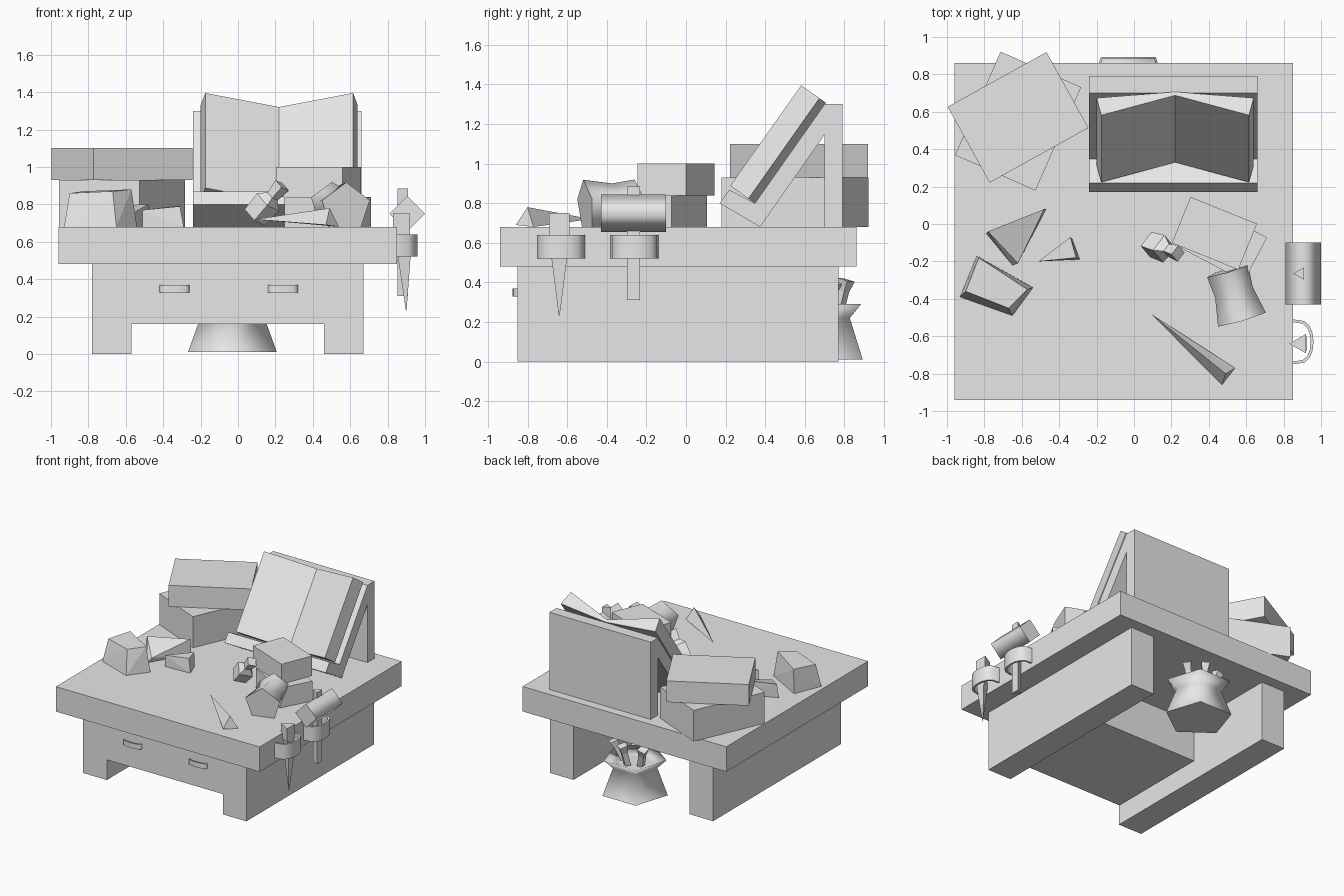
import bpy, bmesh, math
from mathutils import Vector, Matrix

cube = bpy.data.objects.get("Cube")
if cube:
    bpy.data.objects.remove(cube, do_unlink=True)

grey = bpy.data.materials.new("plain_grey")
grey.use_nodes = True
grey.diffuse_color = (0.8, 0.8, 0.8, 1)
grey.node_tree.nodes["Principled BSDF"].inputs["Base Color"].default_value = (0.8, 0.8, 0.8, 1)


def finish(name, bm):
    bmesh.ops.recalc_face_normals(bm, faces=bm.faces[:])
    mesh = bpy.data.meshes.new(name)
    bm.to_mesh(mesh)
    bm.free()
    mesh.materials.append(grey)
    obj = bpy.data.objects.new(name, mesh)
    bpy.context.collection.objects.link(obj)
    return obj


def box(name, x, y, z):
    """Box from its x, y and z ranges."""
    return turned_box(name, ((x[0] + x[1]) / 2, (y[0] + y[1]) / 2),
                      (x[1] - x[0], y[1] - y[0]), z, 0)


def turned_box(name, centre, size, z, angle):
    bm = bmesh.new()
    bmesh.ops.create_cube(bm, size=1)
    m = (Matrix.Translation((*centre, (z[0] + z[1]) / 2))
         @ Matrix.Rotation(math.radians(angle), 4, 'Z')
         @ Matrix.Diagonal((*size, z[1] - z[0], 1)))
    bmesh.ops.transform(bm, matrix=m, verts=bm.verts[:])
    return finish(name, bm)


def hull(name, points):
    """Convex faceted lump around a few points."""
    bm = bmesh.new()
    for p in points:
        bm.verts.new(p)
    bmesh.ops.convex_hull(bm, input=bm.verts[:])
    bmesh.ops.dissolve_limit(bm, angle_limit=0.02, verts=bm.verts[:], edges=bm.edges[:])
    return finish(name, bm)


def extrude(name, profile, place, start, end):
    """Sweep a closed 2D profile from start to end; place(a, b, t) gives the 3D point."""
    bm = bmesh.new()
    rings = [[bm.verts.new(place(a, b, t)) for a, b in profile] for t in (start, end)]
    n = len(profile)
    for i in range(n):
        j = (i + 1) % n
        bm.faces.new((rings[0][i], rings[0][j], rings[1][j], rings[1][i]))
    for ring in rings:
        bm.faces.new(ring)
    return finish(name, bm)


def spun(name, base, direction, rings, sides, turn=0, smooth=False):
    """Loft of regular rings (distance, radius) along a direction."""
    bm = bmesh.new()
    rot = Vector(direction).to_track_quat('Z', 'Y').to_matrix().to_4x4()
    m = Matrix.Translation(base) @ rot
    loops = []
    for d, r in rings:
        angles = [math.radians(turn) + math.tau * i / sides for i in range(sides)]
        loops.append([bm.verts.new(m @ Vector((r * math.cos(a), r * math.sin(a), d))) for a in angles])
    for low, high in zip(loops, loops[1:]):
        for i in range(sides):
            j = (i + 1) % sides
            bm.faces.new((low[i], low[j], high[j], high[i])).smooth = smooth
    for loop in (loops[0], loops[-1]):
        cap = bm.faces.new(loop)
        for e in cap.edges:
            e.smooth = False
    return finish(name, bm)


# Desk
box("desk_top", (-0.96, 0.85), (-0.94, 0.86), (0.48, 0.68))
box("right_side_panel", (-0.78, -0.57), (-0.85, 0.77), (0, 0.48))
box("left_side_panel", (0.46, 0.67), (-0.85, 0.77), (0, 0.48))
box("drawer", (-0.57, 0.46), (-0.845, 0.0), (0.16, 0.48))


def strap(name, centre, half, depth, z, thick, place):
    """Bowed band: a half-oval strip standing between two heights."""
    arc = [math.pi * i / 8 for i in range(9)]
    outer = [(centre + half * math.cos(a), depth * math.sin(a) ** 0.6 if 0 < a < 3.14 else 0) for a in arc]
    inner = [(centre + (half - thick) * math.cos(a), (depth - thick) * math.sin(a) ** 0.6 if 0 < a < 3.14 else 0)
             for a in reversed(arc)]
    obj = extrude(name, outer + inner, place, *z)
    bpy.ops.object.select_all(action='DESELECT')
    obj.select_set(True)
    bpy.context.view_layer.objects.active = obj
    bpy.ops.object.shade_smooth_by_angle(angle=math.radians(50))


for side, x in (("right", -0.34), ("left", 0.24)):
    strap(side + "_drawer_handle", x, 0.08, 0.03, (0.33, 0.37), 0.01,
          lambda a, b, t: (a, -0.845 - b, t))
for side, y in (("front", -0.63), ("back", -0.26)):
    strap(side + "_tool_loop", y, 0.12, 0.11, (0.52, 0.64), 0.015,
          lambda a, b, t: (0.85 + b, a, t))

# Sloping book stand with a lip, cut out below the board
stand = [(0.79, 0.68), (0.79, 1.30), (0.70, 1.30), (0.348, 0.80), (0.218, 0.868),
         (0.17, 0.80), (0.374, 0.68), (0.70, 1.146), (0.70, 0.68)]
extrude("book_stand", stand, lambda a, b, t: (t, a, b), -0.24, 0.66)

# Open book lying on the slope
up, out = Vector((0, 0.577, 0.817)), Vector((0, -0.817, 0.577))
foot = Vector((0.22, 0.374, 0.68))
section = [(-0.42, 0.13), (-0.395, 0.243), (0, 0.113), (0.395, 0.243), (0.42, 0.13), (0, 0.09)]
extrude("open_book", section,
        lambda a, b, t: foot + Vector((a, 0, 0)) + out * b + up * t, 0.083, 0.704)

# Stacked closed books
turned_box("back_lower_book", (-0.62, 0.55), (0.47, 0.604), (0.68, 0.93), -23.8)
turned_box("back_upper_book", (-0.62, 0.57), (0.463, 0.604), (0.93, 1.10), -61)
turned_box("side_lower_book", (0.48, -0.10), (0.383, 0.265), (0.68, 0.84), -28)
turned_box("side_upper_book", (0.43, -0.05), (0.383, 0.265), (0.84, 1.0), -22)

# Loose blocks and shards on the desk
hull("tapered_block", [(-0.84, -0.17, 0.68), (-0.54, -0.34, 0.68), (-0.65, -0.49, 0.68), (-0.93, -0.39, 0.68),
                       (-0.83, -0.18, 0.87), (-0.57, -0.35, 0.88), (-0.67, -0.45, 0.87), (-0.90, -0.36, 0.86)])
hull("folded_wedge", [(-0.79, -0.05, 0.68), (-0.47, 0.08, 0.68), (-0.65, -0.22, 0.68),
                      (-0.78, -0.04, 0.79), (-0.48, 0.08, 0.80), (-0.62, -0.21, 0.72)])
hull("small_wedge", [(-0.51, -0.20, 0.68), (-0.33, -0.08, 0.68), (-0.29, -0.19, 0.68),
                     (-0.51, -0.20, 0.77), (-0.34, -0.07, 0.79), (-0.31, -0.18, 0.79)])
hull("long_shard", [(0.09, -0.48, 0.72), (0.47, -0.86, 0.69), (0.54, -0.77, 0.68), (0.49, -0.80, 0.78)])

# Small leaning bottle
lean = (0.55, -0.18, 0.65)
spun("leaning_bottle", (0.09, -0.11, 0.73), lean, [(0, 0.07), (0.11, 0.075), (0.15, 0.035), (0.23, 0.045)], 4, 20)

# Pouch lying on its side
spun("lying_pouch", (0.50, -0.25, 0.80), (0.28, -0.95, -0.08),
     [(0, 0.12), (0.12, 0.11), (0.27, 0.14)], 5, 90, True)

# Hanging spike and hammer
spun("spike_handle", (0.89, -0.64, 0.64), (0, 0, 1), [(0, 0.06), (0.11, 0.06)], 3)
spun("spike_blade", (0.90, -0.64, 0.23), (0, 0, 1), [(0, 0.002), (0.29, 0.045), (0.42, 0.04)], 3)
spun("hammer_shaft", (0.89, -0.265, 0.31), (0, 0, 1), [(0, 0.038), (0.575, 0.038)], 3)
spun("hammer_head", (0.905, -0.43, 0.75), (0, 1, 0), [(0, 0.095), (0.33, 0.095)], 4, 0, True)

# Sack under the desk with scraps poking out
spun("sack", (-0.03, 0.69, 0.01), (0, 0, 1),
     [(0, 0.25), (0.21, 0.17), (0.28, 0.24), (0.24, 0.13)], 5, 90, True)
for i, (x, y, tilt) in enumerate(((-0.10, 0.72, -0.3), (-0.02, 0.76, 0.1), (0.05, 0.70, 0.4))):
    spun("scrap_%d" % (i + 1), (x, y, 0.22), (tilt, 0.25, 1), [(0, 0.03), (0.14, 0.03), (0.2, 0.045)], 4, 30 * i)
